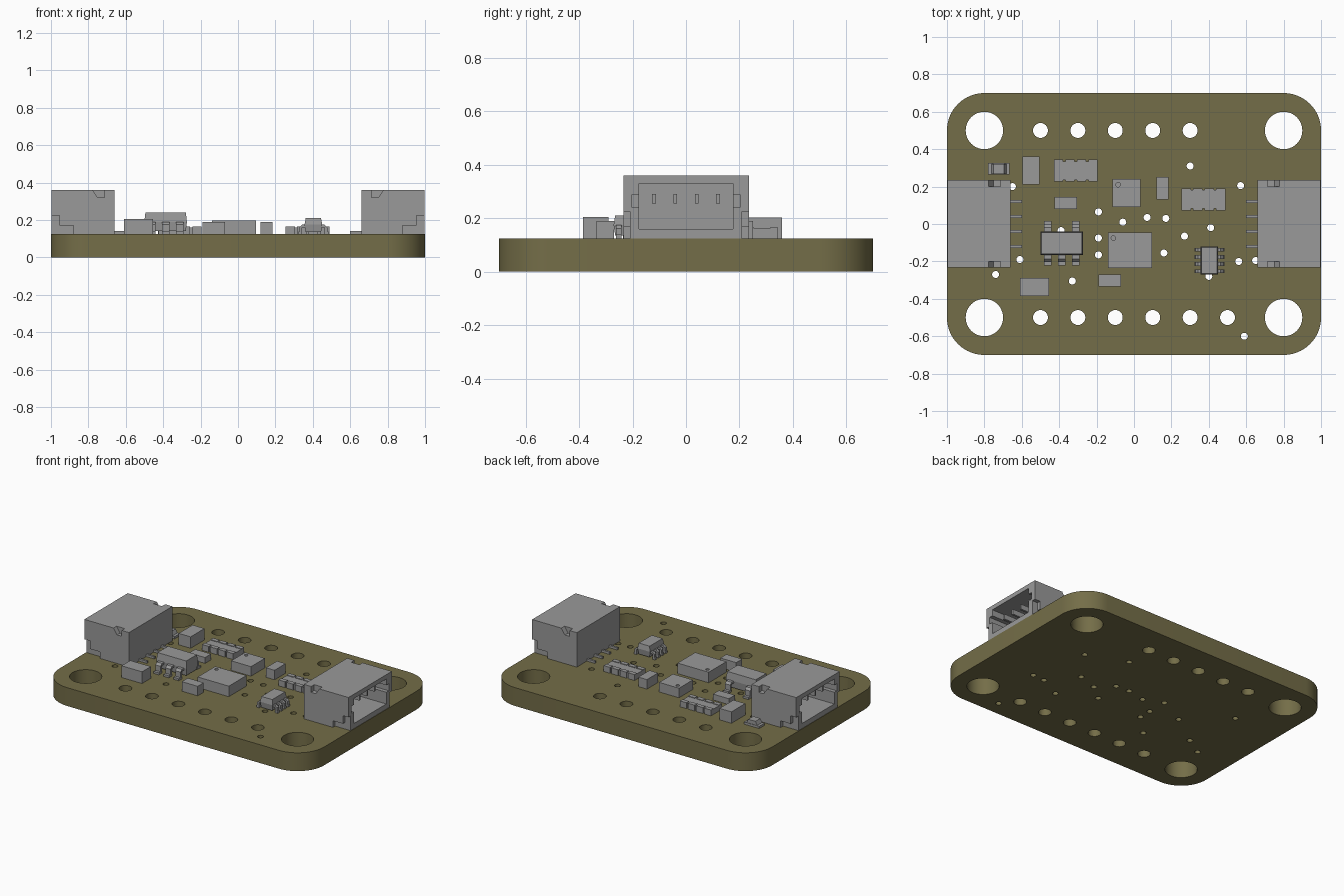
import bpy, bmesh
from math import sin, cos, pi
from mathutils import Vector

cube = bpy.data.objects.get("Cube")
if cube:
    bpy.data.objects.remove(cube, do_unlink=True)

TOP = 0.125  # upper face of the board


def material(name, rgb):
    m = bpy.data.materials.new(name)
    m.use_nodes = True
    m.diffuse_color = (*rgb, 1)
    m.node_tree.nodes["Principled BSDF"].inputs["Base Color"].default_value = (*rgb, 1)
    return m


olive = material("olive board", (0.175, 0.155, 0.065))
grey = material("component grey", (0.32, 0.32, 0.32))


def finish(name, bm, mat=grey):
    bmesh.ops.recalc_face_normals(bm, faces=bm.faces)
    me = bpy.data.meshes.new(name)
    bm.to_mesh(me)
    bm.free()
    me.materials.append(mat)
    ob = bpy.data.objects.new(name, me)
    bpy.context.collection.objects.link(ob)
    return ob


def add_box(bm, x0, x1, y0, y1, z0, z1):
    vs = bmesh.ops.create_cube(bm, size=1)["verts"]
    for v in vs:
        v.co = Vector(((x0 + x1) / 2 + v.co.x * (x1 - x0),
                       (y0 + y1) / 2 + v.co.y * (y1 - y0),
                       (z0 + z1) / 2 + v.co.z * (z1 - z0)))
    return vs


def add_prism(bm, profile, place, a, b):
    """Extrude a 2D profile from a to b; place maps (p, q, depth) to a point."""
    near = [bm.verts.new(place(p, q, a)) for p, q in profile]
    far = [bm.verts.new(place(p, q, b)) for p, q in profile]
    bm.faces.new(near)
    bm.faces.new(far[::-1])
    n = len(near)
    for i in range(n):
        j = (i + 1) % n
        bm.faces.new((near[i], far[i], far[j], near[j]))


def box(name, *size):
    bm = bmesh.new()
    add_box(bm, *size)
    return finish(name, bm)


def cut(ob, cutters):
    for c in cutters:
        c.hide_render = True
        mod = ob.modifiers.new("cut", "BOOLEAN")
        mod.operation, mod.solver, mod.object = "DIFFERENCE", "EXACT", c
    bpy.context.view_layer.update()
    me = bpy.data.meshes.new_from_object(ob.evaluated_get(bpy.context.evaluated_depsgraph_get()))
    ob.modifiers.clear()
    ob.data = me
    for c in cutters:
        bpy.data.objects.remove(c, do_unlink=True)


# Board: rounded outline with mounting holes, pin holes and vias
curve = bpy.data.curves.new("board_outline", "CURVE")
curve.dimensions, curve.fill_mode, curve.extrude = "2D", "BOTH", TOP / 2


def loop(points):
    sp = curve.splines.new("POLY")
    sp.points.add(len(points) - 1)
    for p, (x, y) in zip(sp.points, points):
        p.co = (x, y, 0, 1)
    sp.use_cyclic_u = True


def hole(x, y, r, n):
    loop([(x + r * cos(2 * pi * i / n), y + r * sin(2 * pi * i / n)) for i in range(n)])


outline = []
for k, (cx, cy) in enumerate([(0.8, 0.5), (-0.8, 0.5), (-0.8, -0.5), (0.8, -0.5)]):
    for i in range(17):
        a = (k + i / 16) * pi / 2
        outline.append((cx + 0.2 * cos(a), cy + 0.2 * sin(a)))
    hole(cx, cy, 0.1, 40)
loop(outline)
for i in range(6):
    hole(-0.5 + 0.2 * i, -0.5, 0.04, 24)
    if i < 5:
        hole(-0.5 + 0.2 * i, 0.5, 0.04, 24)
vias = [(.3, .31), (.57, .205), (-.65, .2), (-.19, .065), (-.06, .01), (.07, .035), (.17, .03),
        (.41, -.02), (.27, -.065), (-.19, -.075), (-.19, -.165), (.16, -.155), (-.39, -.035),
        (-.61, -.19), (-.74, -.27), (-.33, -.305), (.4, -.28), (.56, -.2), (.65, -.195), (.59, -.6)]
for x, y in vias:
    hole(x, y, 0.019, 14)
tmp = bpy.data.objects.new("board_outline", curve)
bpy.context.collection.objects.link(tmp)
bpy.context.view_layer.update()
mesh = bpy.data.meshes.new_from_object(tmp.evaluated_get(bpy.context.evaluated_depsgraph_get()))
bpy.data.objects.remove(tmp, do_unlink=True)
bm = bmesh.new()
bm.from_mesh(mesh)
bmesh.ops.remove_doubles(bm, verts=bm.verts, dist=0.0001)
bmesh.ops.translate(bm, verts=bm.verts, vec=(0, 0, TOP / 2))
board = finish("board", bm, olive)
bpy.context.view_layer.objects.active = board
board.select_set(True)
bpy.ops.object.shade_smooth_by_angle()
board.select_set(False)

# Edge connectors: hollow housing, contacts and solder leads
for side, s in (("left", 1), ("right", -1)):
    def span(a, b):
        return (min(a * s, b * s), max(a * s, b * s))
    shell = box(side + "_connector", *span(0.66, 0.997), -0.233, 0.235, TOP, 0.36)
    cutters = [box("cavity", *span(0.73, 1.1), -0.175, 0.175, 0.16, 0.33),
               box("key_slot", *span(0.75, 1.1), -0.202, 0.202, 0.24, 0.288)]
    for e in (-1, 1):
        ys = sorted((e * 0.21, e * 0.3))
        cutters.append(box("corner_step", *span(0.955, 1.1), *ys, 0.1, 0.225))
        cutters.append(box("foot_step", *span(0.88, 0.96), *ys, 0.1, 0.17))
        bm = bmesh.new()
        add_prism(bm, [(0.79, 0.38), (0.75, 0.32), (0.715, 0.32), (0.715, 0.38)],
                  lambda p, q, d: (p * s, d, q), e * 0.2, e * 0.3)
        cutters.append(finish("latch_notch", bm))
    cut(shell, cutters)
    bm = bmesh.new()
    for i in range(4):
        y = -0.12 + 0.08 * i
        add_box(bm, *span(0.72, 0.95), y - 0.007, y + 0.007, 0.255, 0.29)
        add_box(bm, *span(0.6, 0.68), y - 0.007, y + 0.007, TOP, 0.14)
    finish(side + "_connector_contacts", bm)

# Plain block components: x range, y range, top height
blocks = {
    "tall_capacitor_back": (-.595, -.505, .21, .36, .203),
    "tall_capacitor_front": (-.61, -.455, -.385, -.29, .205),
    "small_resistor": (-.425, -.305, .08, .145, .165),
    "small_capacitor_front": (-.19, -.07, -.335, -.27, .19),
    "small_capacitor_back": (.12, .185, .13, .25, .19),
    "square_chip": (-.115, .035, .09, .24, .19),
    "main_chip": (-.14, .095, -.235, -.045, .197),
}
for name, (x0, x1, y0, y1, z1) in blocks.items():
    ob = box(name, x0, x1, y0, y1, TOP, z1)
    # Pin-one dimple on the chips
    if name.endswith("chip"):
        bm = bmesh.new()
        bmesh.ops.create_cone(bm, cap_ends=True, segments=16, radius1=0.012, radius2=0.012, depth=0.02)
        bmesh.ops.translate(bm, verts=bm.verts, vec=(x0 + 0.03, y1 - 0.03, z1))
        cut(ob, [finish("dimple", bm)])

# Resistor arrays: core with four terminals along each long edge
for name, cx, cy in (("resistor_array_back", -0.312, 0.285), ("resistor_array_side", 0.372, 0.132)):
    bm = bmesh.new()
    add_box(bm, cx - 0.117, cx + 0.117, cy - 0.05, cy + 0.05, TOP, 0.161)
    for i in range(4):
        a = cx - 0.117 + 0.0615 * i
        for e in (-1, 1):
            add_box(bm, a, a + 0.0495, *sorted((cy + e * 0.03, cy + e * 0.059)), TOP, 0.165)
    finish(name, bm)

# Indicator light: end pads, base and raised lens
bm = bmesh.new()
add_box(bm, -0.78, -0.665, 0.265, 0.325, TOP, 0.14)
lens = add_box(bm, -0.762, -0.683, 0.268, 0.322, 0.14, 0.165)
for v in lens:
    if v.co.z > 0.15:
        v.co.x += 0.012 if v.co.x < -0.722 else -0.012
finish("indicator_light", bm)


# Leaded packages: body widest at mid height, with gull-wing leads
def package(name, cx, cy, hx, hy, z0, zm, z1, taper, leads, lead_w, reach, along_x):
    bm = bmesh.new()
    half = hx if along_x else hy
    for lo, hi in ((z0, zm), (zm, z1)):
        for v in add_box(bm, cx - hx, cx + hx, cy - hy, cy + hy, lo, hi):
            if abs(v.co.z - zm) > 0.001:
                v.co.x += taper if v.co.x < cx else -taper
                v.co.y += taper if v.co.y < cy else -taper
    bmesh.ops.remove_doubles(bm, verts=bm.verts, dist=0.0001)
    finish(name + "_body", bm)
    t = 0.014
    a, b, m = half - 0.012, half + reach, half + reach * 0.4
    wing = [(a, zm), (m, zm), (m + t, zm - t), (m + t, TOP + t), (b, TOP + t),
            (b, TOP), (m, TOP), (m, zm - t), (a, zm - t)]
    bm = bmesh.new()
    for e, offset in leads:
        if along_x:
            place = lambda p, q, d: (cx + e * p, d, q)
            c = cy + offset
        else:
            place = lambda p, q, d: (d, cy + e * p, q)
            c = cx + offset
        add_prism(bm, wing, place, c - lead_w / 2, c + lead_w / 2)
    finish(name + "_leads", bm)


package("regulator", -0.387, -0.103, 0.114, 0.063, 0.14, 0.19, 0.24, 0.006,
        [(-1, -0.075), (-1, 0), (-1, 0.075), (1, -0.075), (1, 0.075)], 0.04, 0.056, False)
package("small_driver", 0.403, -0.195, 0.047, 0.076, 0.135, 0.175, 0.21, 0.006,
        [(e, -0.057 + 0.038 * i) for e in (-1, 1) for i in range(4)], 0.02, 0.033, True)
